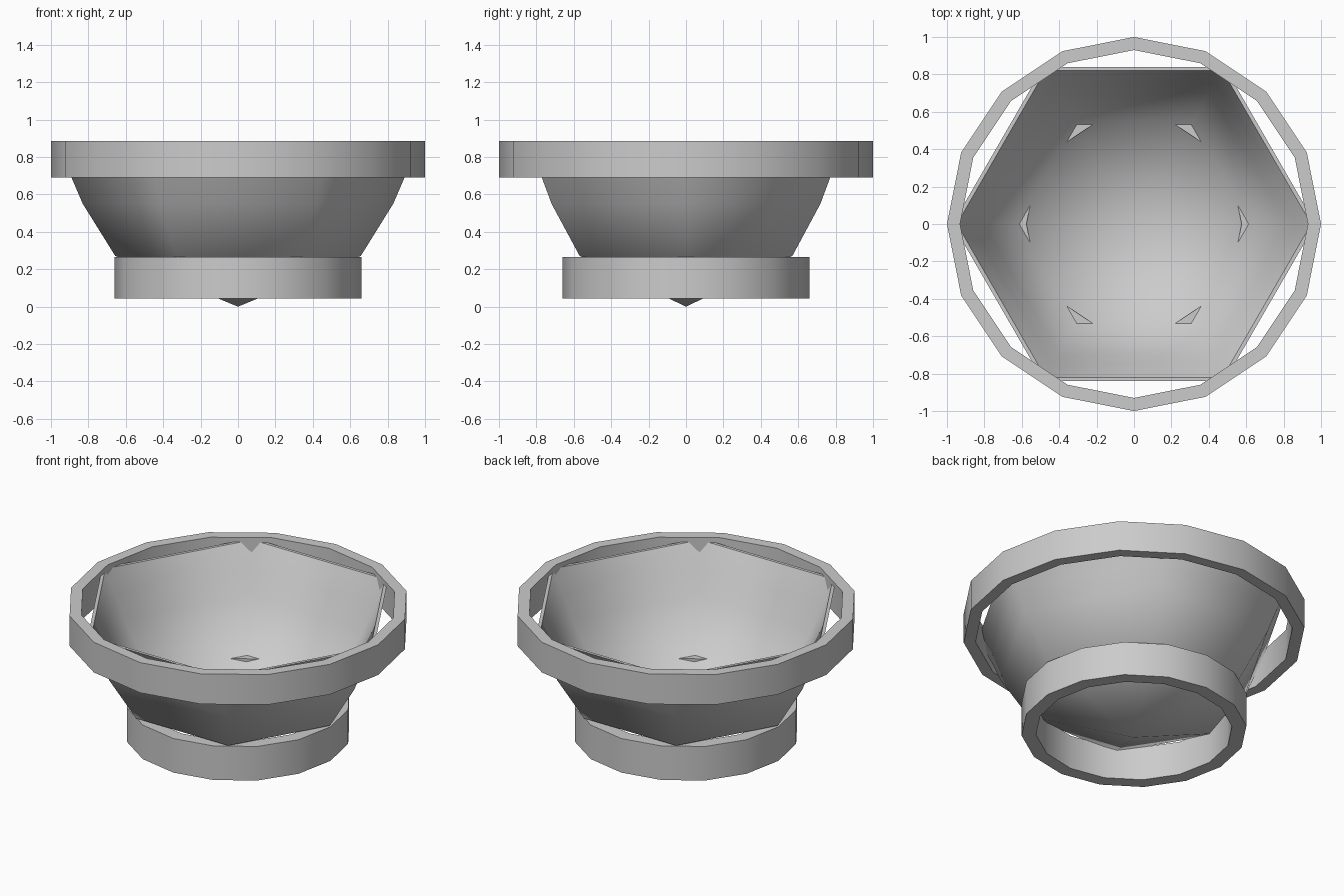
import bpy
import bmesh
import math

if "Cube" in bpy.data.objects:
    bpy.data.objects.remove(bpy.data.objects["Cube"], do_unlink=True)

grey = bpy.data.materials.new("plain grey")
grey.use_nodes = True
GREY = (0.6, 0.6, 0.6, 1.0)
grey.diffuse_color = GREY
grey.node_tree.nodes["Principled BSDF"].inputs["Base Color"].default_value = GREY


def lathe(name, profile, sides, closed, angle):
    """Spin an (r, z) profile around z; points with r = 0 become poles."""
    bm = bmesh.new()
    rows = []
    for r, z in profile:
        if r == 0:
            rows.append([bm.verts.new((0, 0, z))] * sides)
        else:
            rows.append([bm.verts.new((r * math.cos(2 * math.pi * i / sides),
                                       r * math.sin(2 * math.pi * i / sides), z))
                         for i in range(sides)])
    pairs = list(zip(rows, rows[1:]))
    if closed:
        pairs.append((rows[-1], rows[0]))
    for a, b in pairs:
        for i in range(sides):
            j = (i + 1) % sides
            corners = list(dict.fromkeys((a[i], a[j], b[j], b[i])))
            bm.faces.new(corners)
    bmesh.ops.recalc_face_normals(bm, faces=bm.faces)
    mesh = bpy.data.meshes.new(name)
    bm.to_mesh(mesh)
    bm.free()
    mesh.materials.append(grey)
    obj = bpy.data.objects.new(name, mesh)
    bpy.context.collection.objects.link(obj)
    bpy.ops.object.select_all(action="DESELECT")
    obj.select_set(True)
    bpy.context.view_layer.objects.active = obj
    bpy.ops.object.shade_smooth_by_angle(angle=math.radians(angle))
    return obj


def ring(name, inner, outer, bottom, top):
    return lathe(name, [(outer, bottom), (outer, top), (inner, top), (inner, bottom)],
                 16, True, 30)


# Thin six-sided bowl: outer wall from the tip up, then the inner wall back down
bowl_profile = [(0, 0.0), (0.657, 0.272), (0.83, 0.55), (0.89, 0.69), (0.97, 0.855),
                (0.947, 0.855), (0.868, 0.695), (0.808, 0.555), (0.635, 0.274), (0, 0.013)]
lathe("bowl", bowl_profile, 6, False, 62)

# Rim band and foot band
ring("rim_ring", 0.93, 1.0, 0.69, 0.885)
ring("base_ring", 0.575, 0.66, 0.045, 0.265)
